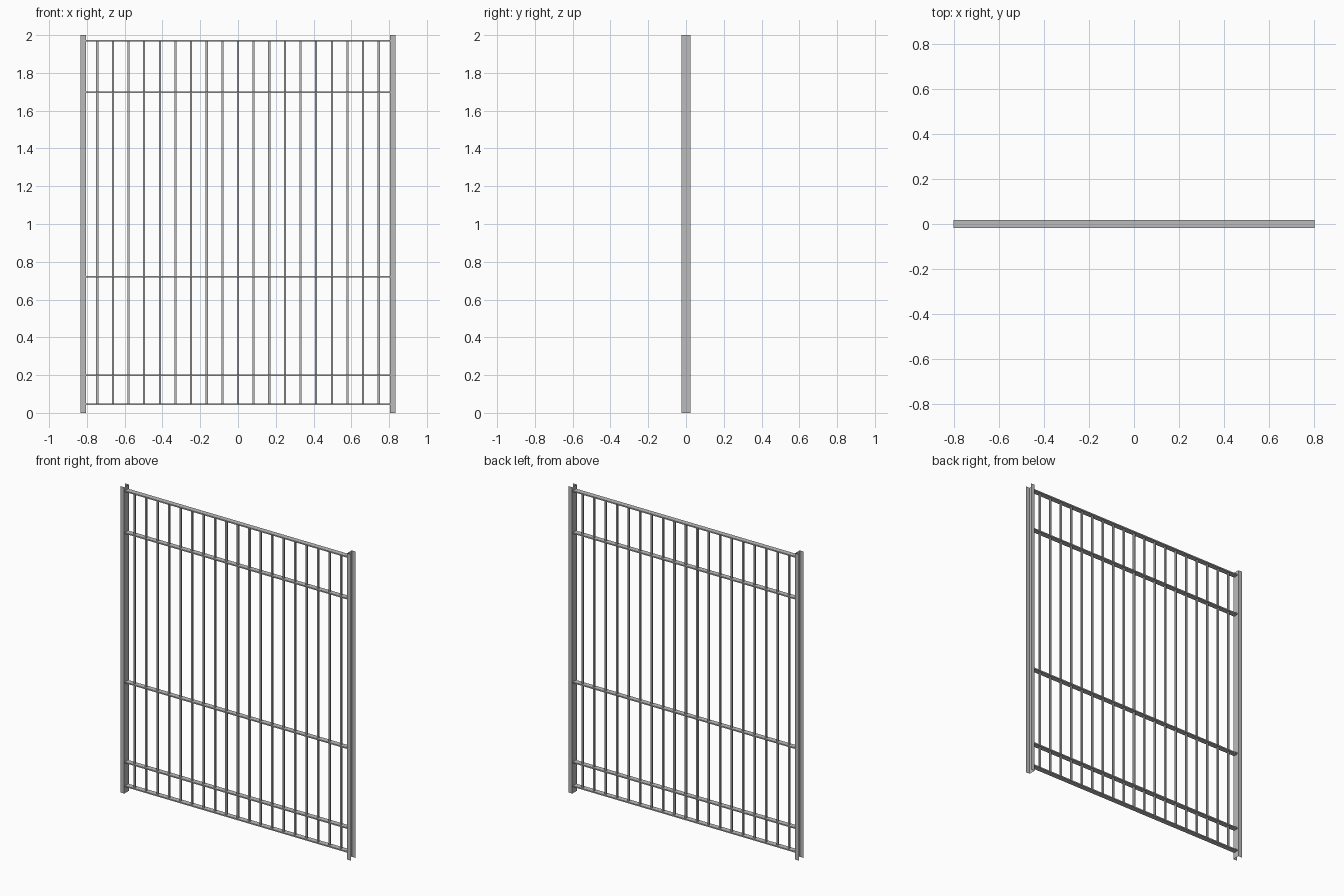
import bpy
import bmesh
from mathutils import Matrix, Vector

if "Cube" in bpy.data.objects:
    bpy.data.objects.remove(bpy.data.objects["Cube"], do_unlink=True)

steel = bpy.data.materials.new("galvanised_grey")
steel.use_nodes = True
steel.diffuse_color = (0.5, 0.5, 0.5, 1)
steel.node_tree.nodes["Principled BSDF"].inputs["Base Color"].default_value = (0.5, 0.5, 0.5, 1)


def add_object(name, bm):
    mesh = bpy.data.meshes.new(name)
    bm.to_mesh(mesh)
    bm.free()
    mesh.materials.append(steel)
    obj = bpy.data.objects.new(name, mesh)
    bpy.context.collection.objects.link(obj)


def box(name, center, size):
    bm = bmesh.new()
    bmesh.ops.create_cube(bm, size=1)
    bmesh.ops.scale(bm, vec=Vector(size), verts=bm.verts)
    bm.transform(Matrix.Translation(center))
    add_object(name, bm)


def channel_post(name, side):
    """Thin sheet channel, web against the rails and flanges pointing outward."""
    inner, outer, half = 0.805 * side, 0.833 * side, 0.024
    profile = [(outer, -half), (inner, -half), (inner, half), (outer, half)]
    bm = bmesh.new()
    low = [bm.verts.new((x, y, 0)) for x, y in profile]
    high = [bm.verts.new((x, y, 2)) for x, y in profile]
    for i in range(3):
        bm.faces.new((low[i], low[i + 1], high[i + 1], high[i]))
    bmesh.ops.recalc_face_normals(bm, faces=bm.faces)
    add_object(name, bm)


# Side posts
channel_post("left_post", 1)
channel_post("right_post", -1)

# Horizontal flat rails
rails = {"bottom": 0.045, "lower": 0.2, "middle": 0.722, "upper": 1.698, "top": 1.971}
for label, z in rails.items():
    box(label + "_rail", (0, 0, z), (1.61, 0.034, 0.008))

# Vertical bars running between the bottom and top rails
count, spacing = 19, 0.0828
z0, z1 = rails["bottom"], rails["top"]
for i in range(count):
    x = (i - (count - 1) / 2) * spacing
    box(f"bar_{i + 1}", (x, 0, (z0 + z1) / 2), (0.011, 0.011, z1 - z0))
